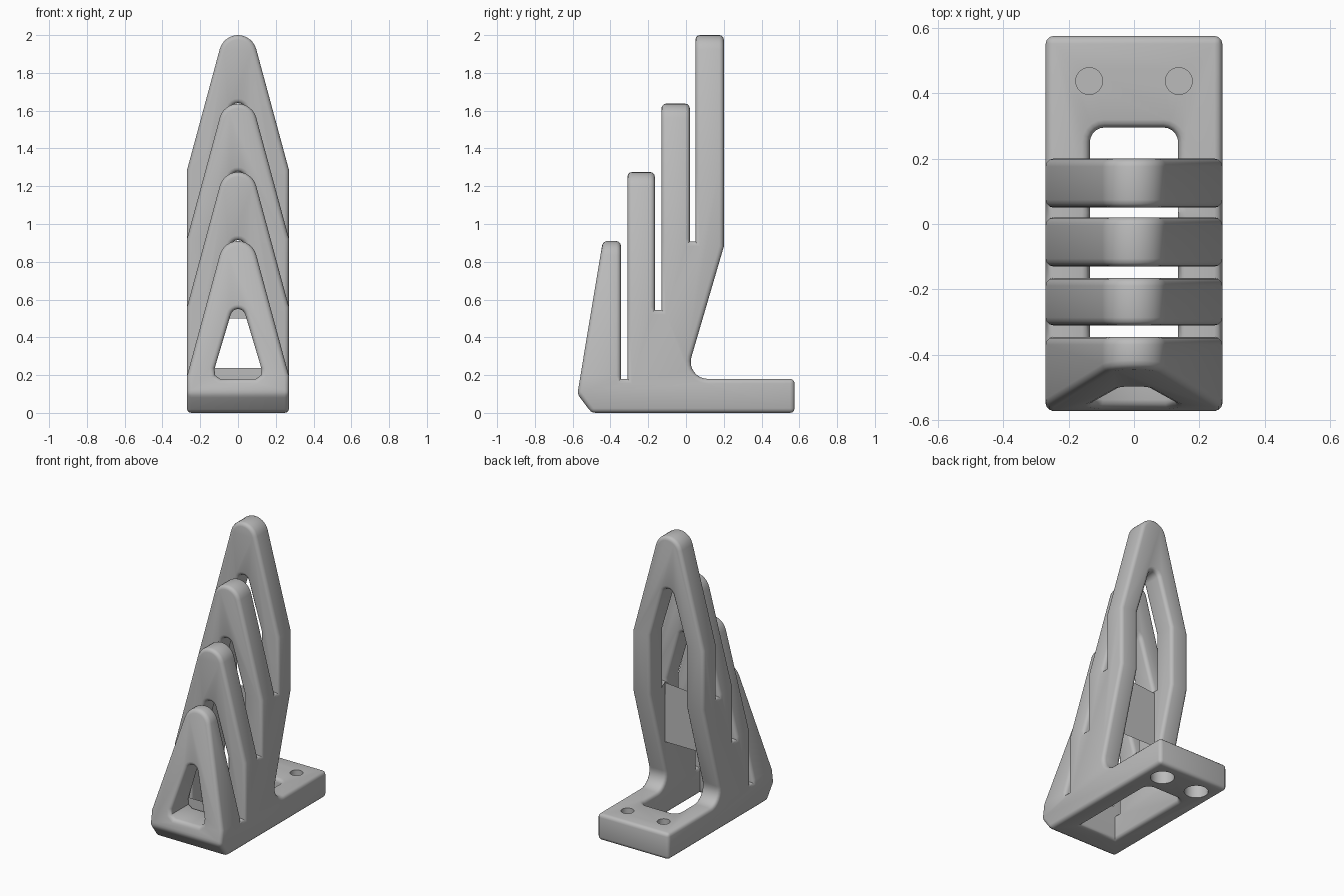
import bpy
import bmesh
from math import radians, pi, cos, sin, atan2, acos, hypot
from mathutils import Vector
from mathutils.bvhtree import BVHTree

cube = bpy.data.objects.get("Cube")
if cube:
    bpy.data.objects.remove(cube, do_unlink=True)

gray = bpy.data.materials.new("light_gray_plastic")
gray.use_nodes = True
colour = (0.5, 0.5, 0.5, 1)
gray.diffuse_color = colour
gray.node_tree.nodes["Principled BSDF"].inputs["Base Color"].default_value = colour

HALF, INNER, SLOT_DROP = 0.27, 0.135, 0.73
TOPS = [0.91, 1.275, 1.637, 2.0]                 # fin heights, front to back
FINS = [(-0.44, -0.345), (-0.31, -0.165), (-0.13, 0.02), (0.05, 0.2)]
SPLITS = [-0.7, -0.328, -0.148, 0.035, 0.7]      # middles of the slots


def prism(name, points, axis, low, high):
    """Extrude a 2D outline along one axis."""
    place = {"x": lambda a, b, c: (c, a, b),
             "y": lambda a, b, c: (a, c, b),
             "z": lambda a, b, c: (a, b, c)}[axis]
    bm = bmesh.new()
    face = bm.faces.new([bm.verts.new(place(a, b, low)) for a, b in points])
    new = bmesh.ops.extrude_face_region(bm, geom=[face])["geom"]
    shift = Vector(place(0, 0, high - low))
    bmesh.ops.translate(bm, vec=shift, verts=[g for g in new if isinstance(g, bmesh.types.BMVert)])
    bmesh.ops.recalc_face_normals(bm, faces=bm.faces)
    mesh = bpy.data.meshes.new(name)
    bm.to_mesh(mesh)
    bm.free()
    mesh.materials.append(gray)
    obj = bpy.data.objects.new(name, mesh)
    bpy.context.collection.objects.link(obj)
    return obj


def arc(cx, cy, r, start, end, steps):
    angles = [start + (end - start) * i / steps for i in range(steps + 1)]
    return [(cx + r * cos(a), cy + r * sin(a)) for a in angles]


def gable(top, r, half, shoulder, steps):
    """Round tip with straight sides tangent to it, from right to left."""
    c = top - r
    t = atan2(shoulder - c, half) + acos(r / hypot(half, c - shoulder))
    return arc(0, c, r, t, pi - t, steps)


def cut(body, cutter):
    cutter.hide_render = True
    mod = body.modifiers.new("cut", "BOOLEAN")
    mod.operation = "DIFFERENCE"
    mod.solver = "EXACT"
    mod.object = cutter
    bpy.context.view_layer.objects.active = body
    bpy.ops.object.modifier_apply(modifier=mod.name)
    bpy.data.objects.remove(cutter, do_unlink=True)


# Stepped side profile with slots, sloping back and foot
side = [(-0.5, 0), (-0.575, 0.1)]
for i, (front, back) in enumerate(FINS):
    high = TOPS[i] + 0.05
    if i == 0:
        front += 0.008
    side += [(front, high), (back, high)]
    if i < 3:
        floor = TOPS[i] - SLOT_DROP
        side += [(back, floor), (FINS[i + 1][0], floor)]
side += [(0.2, 0.88)] + arc(0.115, 0.27, 0.09, radians(163.7), radians(270), 8)
side += [(0.575, 0.18), (0.575, 0)]
body = prism("stepped_fin_stand", side, "x", -HALF, HALF)

# Pointed outline of each fin
for i, top in enumerate(TOPS):
    shoulder = top - 0.715
    roof = gable(top, 0.1, HALF, shoulder, 12)
    x0, z0 = roof[0]
    low = shoulder - 0.1 * (z0 - shoulder) / (HALF - x0)
    outline = [(HALF + 0.1, low)] + roof + [(-HALF - 0.1, low), (-HALF - 0.1, 2.3), (HALF + 0.1, 2.3)]
    cut(body, prism("fin_cutter", outline, "y", SPLITS[i], SPLITS[i + 1]))

# Channel through the base, rounded at the rear
plan = [(-INNER, -0.345), (INNER, -0.345)]
plan += arc(INNER - 0.045, 0.25, 0.045, 0, pi / 2, 5)
plan += arc(0.045 - INNER, 0.25, 0.045, pi / 2, pi, 5)
cut(body, prism("channel_cutter", plan, "z", -0.1, 0.5))

# Pointed opening in each fin
for i, top in enumerate(TOPS):
    arch = gable(top - 0.36, 0.04, INNER, top - 0.71, 8)
    if i == 0:
        corner = [(0.095, 0.18), (0.122, 0.2), (0.124, 0.235)]
        outline = corner + arch + [(-x, z) for x, z in reversed(corner)]
    else:
        s = top - 0.71
        outline = [(INNER, 0.3), (INNER, s)] + arch + [(-INNER, s), (-INNER, 0.3)]
    cut(body, prism("opening_cutter", outline, "y", SPLITS[i], SPLITS[i + 1]))


def rounded(mesh, offset):
    """Round the outward edges only; report whether the result stays on the form."""
    bm = bmesh.new()
    bm.from_mesh(mesh)
    bmesh.ops.remove_doubles(bm, verts=bm.verts, dist=0.0005)
    bmesh.ops.dissolve_limit(bm, angle_limit=radians(1), verts=bm.verts, edges=bm.edges)
    bmesh.ops.recalc_face_normals(bm, faces=bm.faces)
    tree = BVHTree.FromBMesh(bm)
    volume = bm.calc_volume()
    edges = [e for e in bm.edges if e.is_manifold and e.calc_face_angle_signed() > radians(25)]
    bmesh.ops.bevel(bm, geom=edges, offset=offset, offset_type="OFFSET", segments=3,
                    profile=0.5, affect="EDGES", clamp_overlap=False)
    stray = max(tree.find_nearest(v.co)[3] for v in bm.verts)
    good = stray < offset * 1.2 and 0.8 < bm.calc_volume() / volume < 1.02
    return bm, good


for offset in (0.024, 0.018, 0.012, 0.006):
    bm, good = rounded(body.data, offset)
    if good:
        bm.to_mesh(body.data)
        bm.free()
        break
    bm.free()

# Screw holes from above with wider recesses below
for x in (-0.137, 0.137):
    cut(body, prism("hole_cutter", arc(x, 0.437, 0.041, 0, 2 * pi, 32)[:-1], "z", 0.1, 0.3))
    cut(body, prism("recess_cutter", arc(x, 0.437, 0.075, 0, 2 * pi, 32)[:-1], "z", -0.1, 0.09))

bpy.ops.object.select_all(action="DESELECT")
body.select_set(True)
bpy.context.view_layer.objects.active = body
bpy.ops.object.shade_smooth_by_angle(angle=radians(38))
